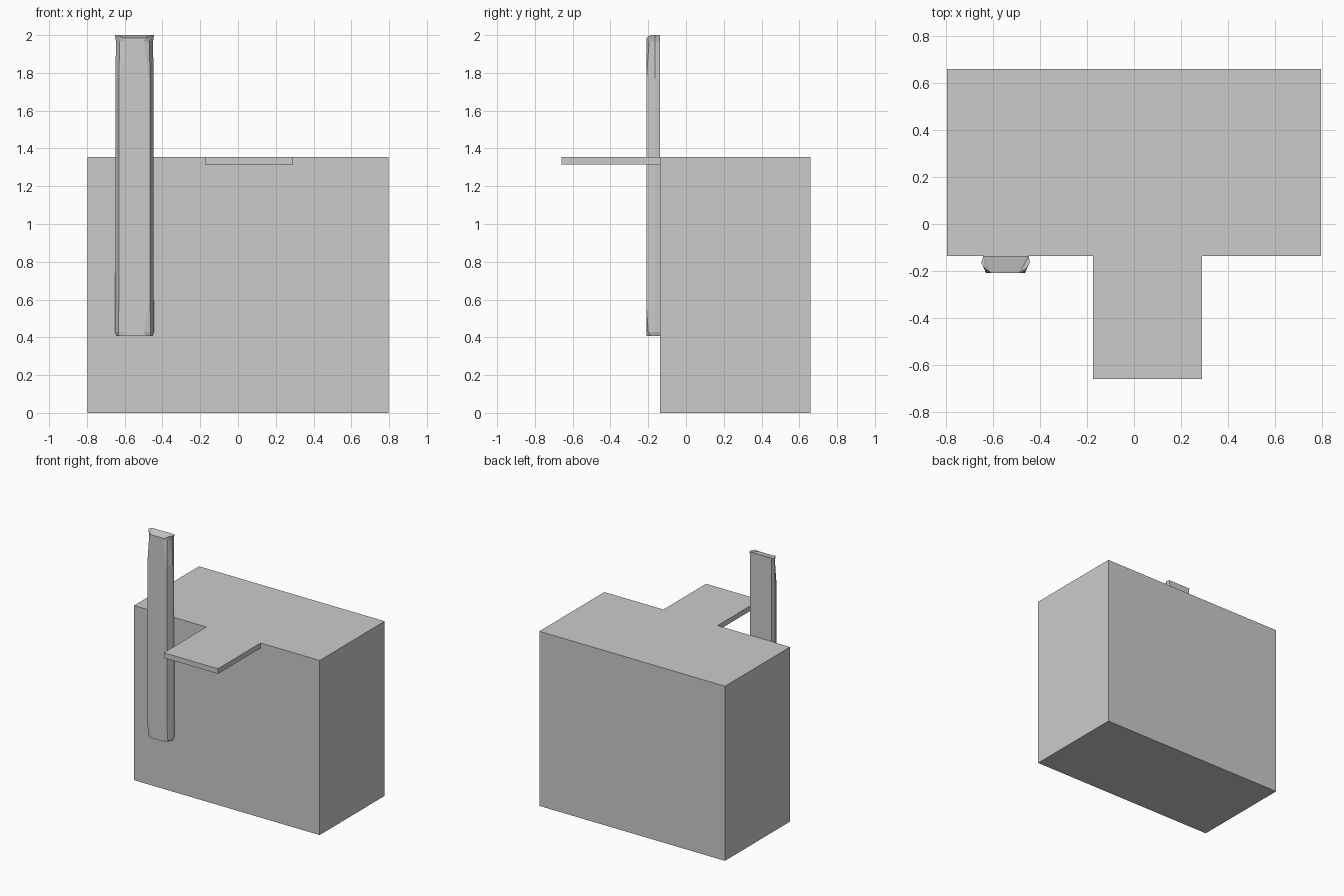
import bpy, bmesh

if "Cube" in bpy.data.objects:
    bpy.data.objects.remove(bpy.data.objects["Cube"], do_unlink=True)

# Single plain grey
grey = bpy.data.materials.new("plain_grey")
grey.use_nodes = True
colour = (0.6, 0.6, 0.6, 1)
grey.diffuse_color = colour
grey.node_tree.nodes["Principled BSDF"].inputs["Base Color"].default_value = colour


def finish(bm, name):
    bmesh.ops.recalc_face_normals(bm, faces=bm.faces)
    mesh = bpy.data.meshes.new(name)
    bm.to_mesh(mesh)
    bm.free()
    mesh.materials.append(grey)
    obj = bpy.data.objects.new(name, mesh)
    bpy.context.collection.objects.link(obj)
    return obj


def box(name, low, high):
    bm = bmesh.new()
    bmesh.ops.create_cube(bm, size=1)
    for v in bm.verts:
        v.co = [a + (b - a) * (c + 0.5) for a, b, c in zip(low, high, v.co)]
    return finish(bm, name)


# Main block and the ledge projecting from its top edge
box("main_block", (-0.797, -0.137, 0), (0.797, 0.66, 1.355))
box("ledge", (-0.175, -0.66, 1.315), (0.29, -0.137, 1.355))


# Upright plank: rings of one section, with the front corners cut at both ends
def ring(bm, z, side, front, inner, corner, rise=0.0):
    centre, back, middle = -0.548, -0.137, -0.165
    section = [(-side, middle), (-front, corner), (-inner, -0.209),
               (inner, -0.209), (front, corner), (side, middle),
               (side - 0.005, back), (-side + 0.01, back)]
    return [bm.verts.new((centre + x, y, z + (rise if y > -0.2 else 0)))
            for x, y in section]


bm = bmesh.new()
rings = [
    ring(bm, 0.408, 0.095, 0.083, 0.06, -0.19),
    ring(bm, 0.428, 0.102, 0.085, 0.05, -0.2),
    ring(bm, 0.56, 0.102, 0.083, 0.075, -0.209),
    ring(bm, 1.77, 0.101, 0.083, 0.075, -0.209),
    ring(bm, 1.968, 0.098, 0.078, 0.05, -0.195),
    ring(bm, 1.985, 0.104, 0.088, 0.06, -0.19, 0.015),
]
for lower, upper in zip(rings, rings[1:]):
    for i in range(len(lower)):
        j = (i + 1) % len(lower)
        bm.faces.new((lower[i], lower[j], upper[j], upper[i]))
bm.faces.new(rings[0][::-1])
bm.faces.new(rings[-1])
bmesh.ops.triangulate(bm, faces=[f for f in bm.faces if len(f.verts) > 4])
finish(bm, "upright_plank")
